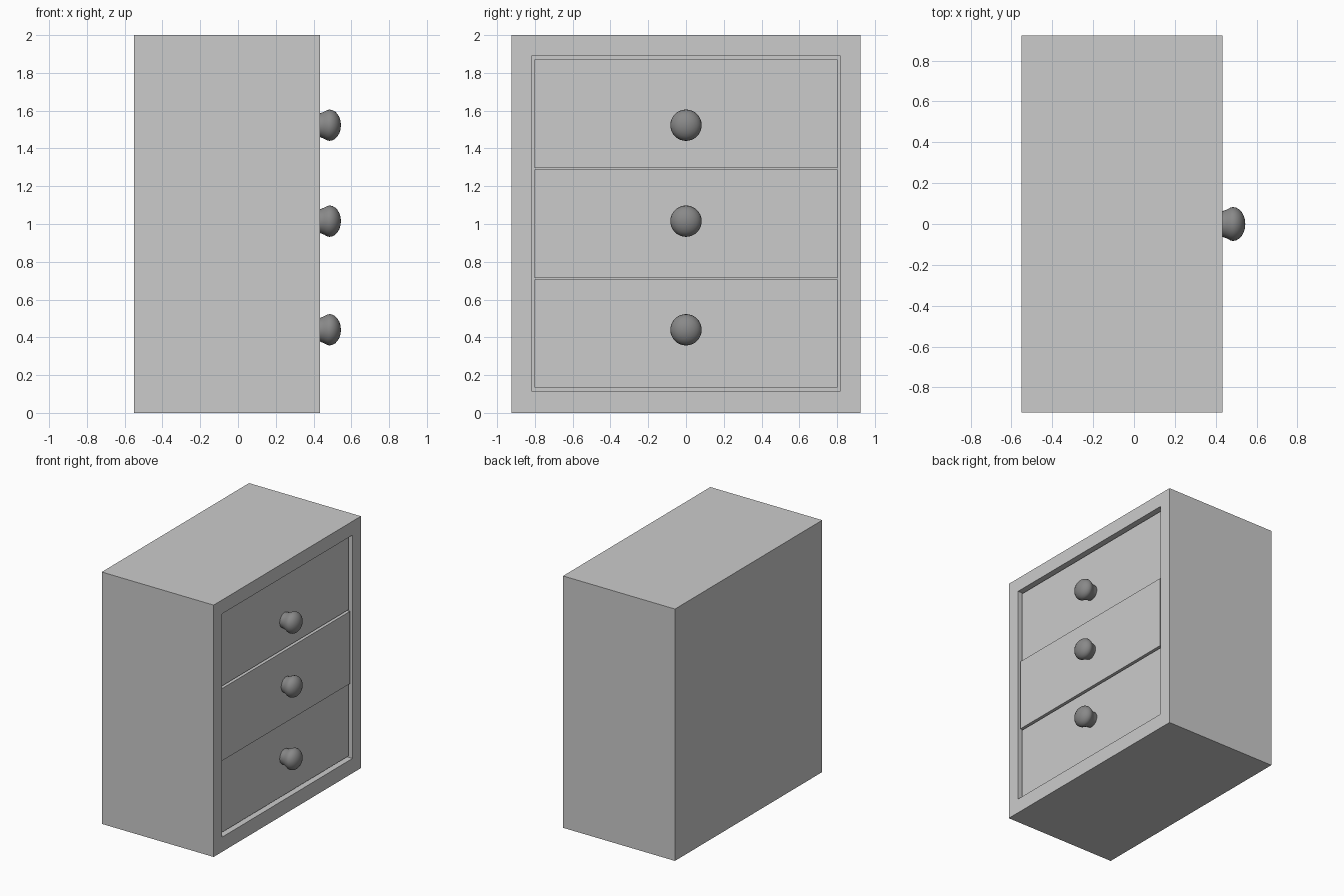
import bpy, bmesh, math
from mathutils import Matrix, Vector

if "Cube" in bpy.data.objects:
    bpy.data.objects.remove(bpy.data.objects["Cube"])


def finish(bm, name):
    bmesh.ops.recalc_face_normals(bm, faces=bm.faces)
    mesh = bpy.data.meshes.new(name)
    bm.to_mesh(mesh)
    bm.free()
    obj = bpy.data.objects.new(name, mesh)
    bpy.context.collection.objects.link(obj)
    return obj


def add_box(bm, x, y, z):
    size = Vector((x[1] - x[0], y[1] - y[0], z[1] - z[0]))
    mid = Vector((sum(x), sum(y), sum(z))) / 2
    bmesh.ops.create_cube(bm, size=1, matrix=Matrix.Translation(mid) @ Matrix.Diagonal((*size, 1)))


FRONT = 0.433      # cabinet face, drawers open towards +x
POCKET = 0.33      # back of the opening

# Cabinet body: solid box with its +x face inset and pushed in
bm = bmesh.new()
add_box(bm, (-0.55, FRONT), (-0.924, 0.924), (0, 2))
bm.normal_update()
face = next(f for f in bm.faces if f.normal.x > 0.9)
bmesh.ops.inset_individual(bm, faces=[face], thickness=0.1)
for v in face.verts:
    v.co.y = math.copysign(0.818, v.co.y)
    v.co.z = 1.89 if v.co.z > 1 else 0.117
pocket = bmesh.ops.extrude_discrete_faces(bm, faces=[face])["faces"][0]
for v in pocket.verts:
    v.co.x = POCKET
finish(bm, "cabinet")

# Dark knob finish
dark = bpy.data.materials.new("dark_knob")
dark.diffuse_color = (0.25, 0.25, 0.25, 1)
dark.use_nodes = True
dark.node_tree.nodes["Principled BSDF"].inputs["Base Color"].default_value = dark.diffuse_color

# Knob profile as (x, radius): stem, flared neck, domed cap
profile = [(0.39, 0.058), (0.432, 0.062), (0.455, 0.071), (0.472, 0.08), (0.484, 0.083)]
profile += [(0.484 + 0.061 * math.sin(a), 0.083 * math.cos(a))
            for a in (math.radians(15 * i) for i in range(1, 6))]
profile.append((0.545, 0))


def knob(name, z):
    bm = bmesh.new()
    verts = [bm.verts.new((x, 0, r)) for x, r in profile]
    edges = [bm.edges.new(pair) for pair in zip(verts, verts[1:])]
    bmesh.ops.spin(bm, geom=verts + edges, cent=(0, 0, 0), axis=(1, 0, 0),
                   angle=math.tau, steps=32)
    bmesh.ops.remove_doubles(bm, verts=bm.verts, dist=1e-4)
    obj = finish(bm, name)
    obj.location.z = z
    obj.data.materials.append(dark)
    bpy.ops.object.select_all(action='DESELECT')
    obj.select_set(True)
    bpy.context.view_layer.objects.active = obj
    bpy.ops.object.shade_smooth_by_angle(angle=math.radians(40))


# Drawers: the middle one stands slightly proud of the others
for label, z0, z1, front, knob_z in (("bottom", 0.135, 0.705, 0.408, 0.44),
                                     ("middle", 0.714, 1.288, 0.422, 1.015),
                                     ("top", 1.297, 1.87, 0.408, 1.523)):
    bm = bmesh.new()
    add_box(bm, (POCKET - 0.005, front), (-0.803, 0.803), (z0, z1))
    finish(bm, label + "_drawer")
    knob(label + "_knob", knob_z)
